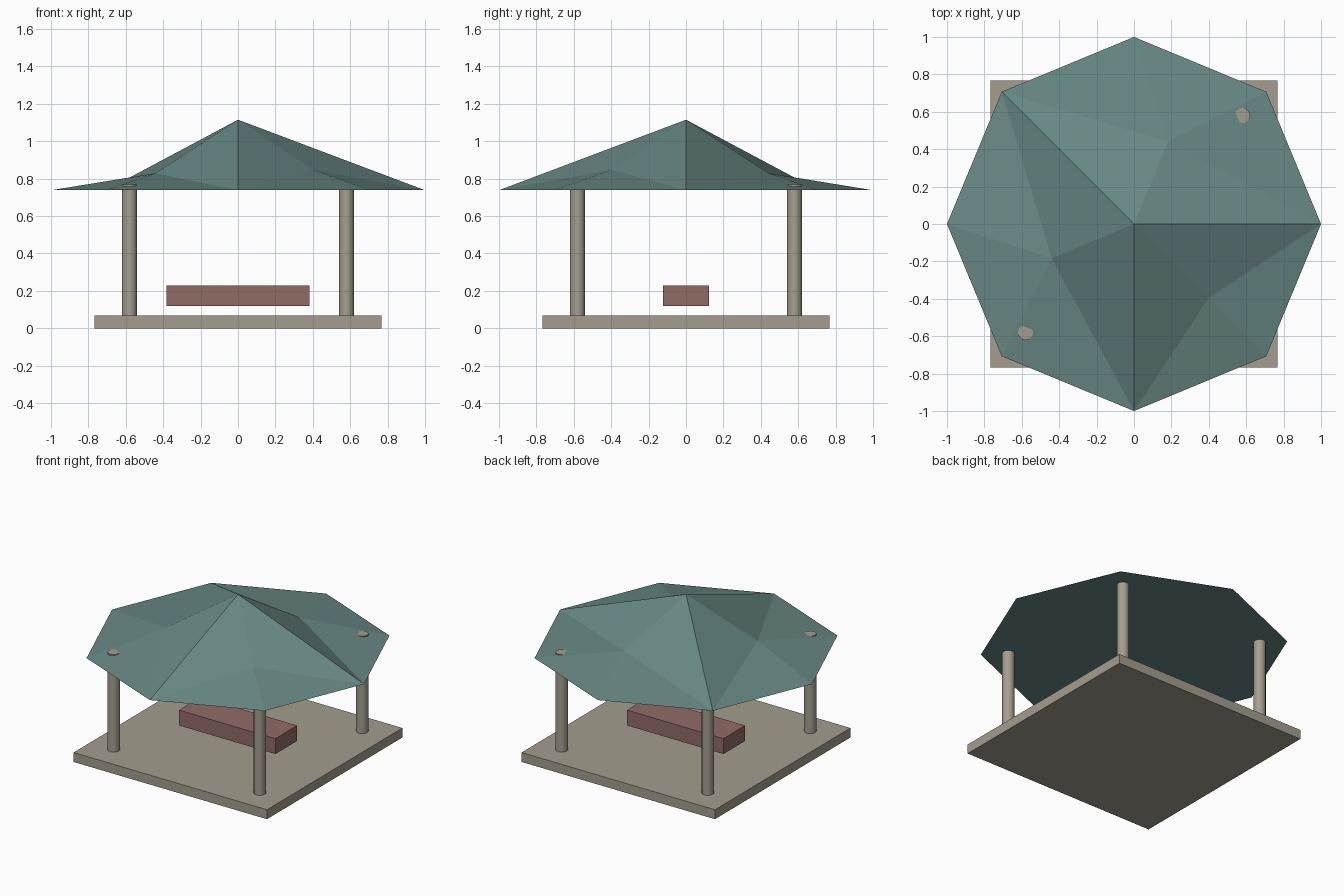
import bpy, bmesh
from math import cos, sin, pi, radians

if "Cube" in bpy.data.objects:
    bpy.data.objects.remove(bpy.data.objects["Cube"])


def material(name, rgb):
    m = bpy.data.materials.new(name)
    m.diffuse_color = (*rgb, 1)
    m.use_nodes = True
    m.node_tree.nodes["Principled BSDF"].inputs["Base Color"].default_value = m.diffuse_color
    return m


STONE = material("stone", (0.37, 0.34, 0.27))
TEAL = material("teal", (0.14, 0.25, 0.235))
WOOD = material("red_wood", (0.28, 0.15, 0.13))


def box(name, size, z0, mat):
    bpy.ops.mesh.primitive_cube_add(size=1, location=(0, 0, z0 + size[2] / 2))
    o = bpy.context.object
    o.name = name
    o.scale = size
    bpy.ops.object.transform_apply(location=False, rotation=False, scale=True)
    o.data.materials.append(mat)


# Floor slab and the bench above it
box("floor", (1.535, 1.535, 0.068), 0, STONE)
box("bench", (0.767, 0.247, 0.11), 0.119, WOOD)

# Four posts, two of which just poke through the roof
for side, x in (("left", -0.58), ("right", 0.58)):
    for end, y in (("front", -0.58), ("back", 0.58)):
        bpy.ops.mesh.primitive_cylinder_add(vertices=12, radius=0.041, depth=0.70,
                                            location=(x, y, 0.418))
        o = bpy.context.object
        o.name = f"{end}_{side}_post"
        o.data.materials.append(STONE)
        bpy.ops.object.shade_smooth_by_angle(angle=radians(45))

# Octagonal roof: three hips, the panels between them sunk at their centres
bm = bmesh.new()
rim = [bm.verts.new((cos(i * pi / 4), sin(i * pi / 4), 0.738)) for i in range(8)]
apex = bm.verts.new((0, 0, 1.115))
panels = [bm.faces.new([apex] + [rim[i % 8] for i in range(a, b + 1)])
          for a, b in ((0, 3), (3, 6), (6, 8))]
bm.faces.new(rim[::-1])
bmesh.ops.poke(bm, faces=panels, center_mode='MEAN_WEIGHTED')
mesh = bpy.data.meshes.new("roof")
bm.to_mesh(mesh)
bm.free()
mesh.materials.append(TEAL)
roof = bpy.data.objects.new("roof", mesh)
bpy.context.collection.objects.link(roof)
